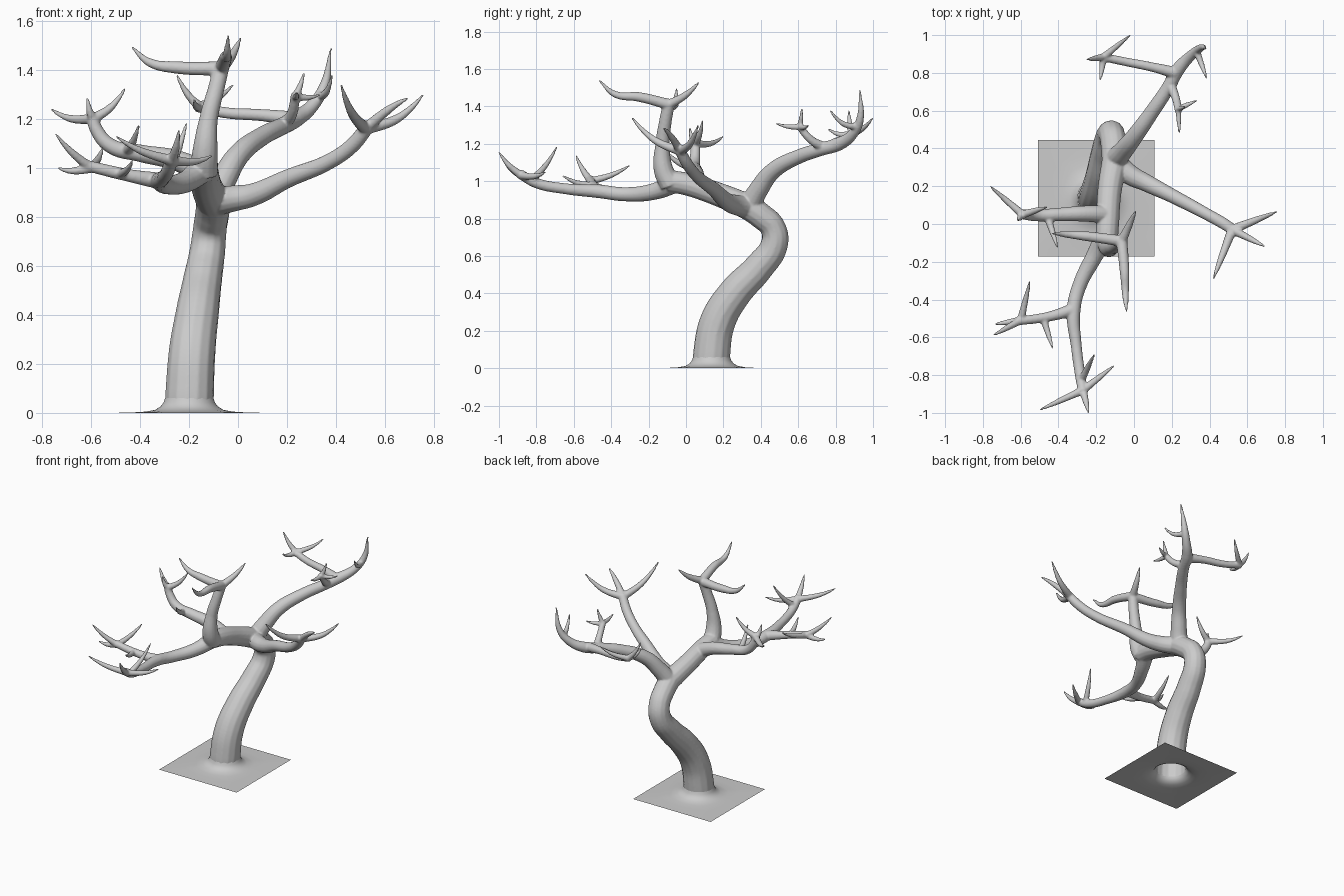
import bpy, bmesh, math
from mathutils import Vector

# Skeleton of the tree: one curve, one tapered spline per limb
curve = bpy.data.curves.new("tree_skeleton", 'CURVE')
curve.dimensions = '3D'
curve.bevel_depth = 1.0
curve.bevel_resolution = 5
curve.resolution_u = 8
curve.use_fill_caps = True


def limb(points):
    """Tapered tube through (x, y, z, radius) points."""
    s = curve.splines.new('BEZIER')
    s.bezier_points.add(len(points) - 1)
    for bp, (x, y, z, r) in zip(s.bezier_points, points):
        bp.co = (x, y, z)
        bp.radius = r
        bp.handle_left_type = bp.handle_right_type = 'AUTO'


def shoots(origin, r, tips, sag=0.03):
    """Pointed twigs fanning out of one spot, hooking upward at the tips."""
    o = Vector(origin)
    for tip in tips:
        t = Vector(tip)
        mid = o.lerp(t, 0.5) - Vector((0, 0, sag))
        late = o.lerp(t, 0.8) - Vector((0, 0, sag * 0.7))
        limb([(*o, r), (*mid, r * 0.75), (*late, r * 0.48), (*t, 0.005)])


# Trunk
limb([(-.2, .135, -.05, .1), (-.197, .138, .08, .1), (-.187, .17, .25, .096),
      (-.167, .26, .4, .089), (-.145, .39, .54, .08), (-.125, .472, .66, .073),
      (-.115, .465, .75, .069), (-.105, .40, .815, .07), (-.1, .32, .87, .07)])

# Back limb with its side branches
limb([(-.1, .34, .87, .06), (-.06, .385, .95, .053), (0, .46, 1.05, .046),
      (.1, .6, 1.13, .039), (.18, .72, 1.17, .036), (.235, .82, 1.2, .036),
      (.3, .89, 1.25, .028), (.35, .93, 1.33, .021), (.38, .93, 1.49, .005)])
limb([(.22, .8, 1.2, .032), (.1, .83, 1.215, .025), (-.05, .86, 1.225, .023),
      (-.17, .885, 1.25, .022)])
shoots((-.16, .885, 1.25), .02,
       [(-.25, .87, 1.38), (-.02, 1.0, 1.34), (-.18, .76, 1.28)], .015)
shoots((.33, .92, 1.29), .02, [(.385, .77, 1.38)])
limb([(.19, .74, 1.18, .028), (.22, .67, 1.22, .022), (.235, .6, 1.3, .019)])
shoots((.235, .61, 1.29), .017,
       [(.24, .48, 1.31), (.27, .62, 1.39), (.335, .655, 1.3)], .008)

# Right limb
limb([(-.1, .33, .86, .06), (-.02, .26, .875, .054), (.06, .22, .89, .047),
      (.2, .15, .955, .038), (.38, .055, 1.03, .032), (.47, .005, 1.095, .031),
      (.53, -.035, 1.17, .029)])
shoots((.52, -.03, 1.16), .026, [(.757, .065, 1.3), (.42, -.29, 1.34)], .035)
shoots((.52, -.03, 1.16), .024, [(.695, -.12, 1.285)], -.01)

# Front limb up to its fork
limb([(-.1, .34, .86, .07), (-.13, .17, .93, .064), (-.14, .0, .985, .061),
      (-.145, -.09, 1.0, .06)])

# Upright branch with three long hooks
limb([(-.14, -.08, .98, .06), (-.135, -.12, 1.06, .053), (-.12, -.125, 1.2, .038),
      (-.09, -.11, 1.32, .034), (-.065, -.09, 1.42, .032)])
limb([(-.065, -.09, 1.405, .03), (-.25, -.065, 1.41, .026), (-.36, -.055, 1.43, .018),
      (-.435, -.05, 1.495, .005)])
limb([(-.065, -.09, 1.41, .03), (-.05, -.25, 1.45, .026), (-.045, -.38, 1.465, .018),
      (-.04, -.465, 1.54, .005)])
shoots((-.065, -.09, 1.41), .026, [(.01, .07, 1.53)], .015)

# Left branch
limb([(-.14, .05, .98, .05), (-.25, .055, 1.03, .043), (-.4, .05, 1.06, .036),
      (-.52, .045, 1.09, .031), (-.58, .05, 1.16, .027), (-.595, .05, 1.21, .024)])
shoots((-.59, .05, 1.2), .022,
       [(-.762, .2, 1.24), (-.615, .02, 1.285), (-.46, .09, 1.325)], .02)
shoots((-.46, .045, 1.065), .022, [(-.405, -.125, 1.175)], .02)

# Low front branch
limb([(-.15, -.06, .99, .055), (-.21, -.17, .945, .045), (-.29, -.33, .93, .038),
      (-.32, -.46, .945, .037), (-.305, -.65, .96, .029), (-.285, -.8, .99, .028),
      (-.27, -.89, 1.04, .026)])
shoots((-.27, -.88, 1.03), .022,
       [(-.5, -.985, 1.13), (-.24, -1.0, 1.155), (-.105, -.75, 1.05)], .015)
shoots((-.28, -.83, 1.0), .021, [(-.21, -.69, 1.185)], .02)

# Its left side branch
limb([(-.31, -.45, .945, .035), (-.45, -.49, .97, .026), (-.62, -.515, 1.01, .023)])
shoots((-.6, -.51, 1.0), .021,
       [(-.745, -.59, 1.14), (-.735, -.53, 1.0), (-.55, -.3, 1.085)], .012)
shoots((-.48, -.5, .975), .02, [(-.43, -.66, 1.03)], .012)

# Fuse the tubes into one smooth skin
sk_obj = bpy.data.objects.new("tree_skeleton", curve)
bpy.context.collection.objects.link(sk_obj)


def baked(ob):
    bpy.context.view_layer.update()
    dg = bpy.context.evaluated_depsgraph_get()
    return bpy.data.meshes.new_from_object(ob.evaluated_get(dg))


tree = bpy.data.objects.new("tree", baked(sk_obj))
bpy.context.collection.objects.link(tree)
bpy.data.objects.remove(sk_obj)
rm = tree.modifiers.new("fuse", 'REMESH')
rm.mode = 'VOXEL'
rm.voxel_size = 0.006
sm = tree.modifiers.new("soften", 'SMOOTH')
sm.factor = 0.5
sm.iterations = 5
skin = baked(tree)
tree.modifiers.clear()

# Open the trunk at the bottom where it meets the root flare
bm = bmesh.new()
bm.from_mesh(skin)
bmesh.ops.bisect_plane(bm, geom=bm.verts[:] + bm.edges[:] + bm.faces[:],
                       plane_co=(0, 0, .05), plane_no=(0, 0, 1), clear_inner=True)
bm.to_mesh(skin)
bm.free()
tree.data = skin

# Root flare running out into a thin square sheet
bm = bmesh.new()
N = 48
rings = []
for r, z, sq in [(.099, .06, 0), (.105, .042, 0), (.117, .026, 0), (.14, .012, .05),
                 (.18, .005, .2), (.23, .002, .5), (.308, 0, 1)]:
    ring = []
    for i in range(N):
        a = math.tau * i / N
        c, s = math.cos(a), math.sin(a)
        k = r * (1 + sq * (1 / max(abs(c), abs(s)) - 1))
        ring.append(bm.verts.new((-.199 + k * c, .137 + k * s, z)))
    rings.append(ring)
for lo, hi in zip(rings[1:], rings):
    for i in range(N):
        j = (i + 1) % N
        bm.faces.new((lo[i], lo[j], hi[j], hi[i]))
flare = bpy.data.meshes.new("root_flare")
bm.to_mesh(flare)
bm.free()
bpy.context.collection.objects.link(bpy.data.objects.new("root_flare", flare))

for me in (skin, flare):
    for p in me.polygons:
        p.use_smooth = True
